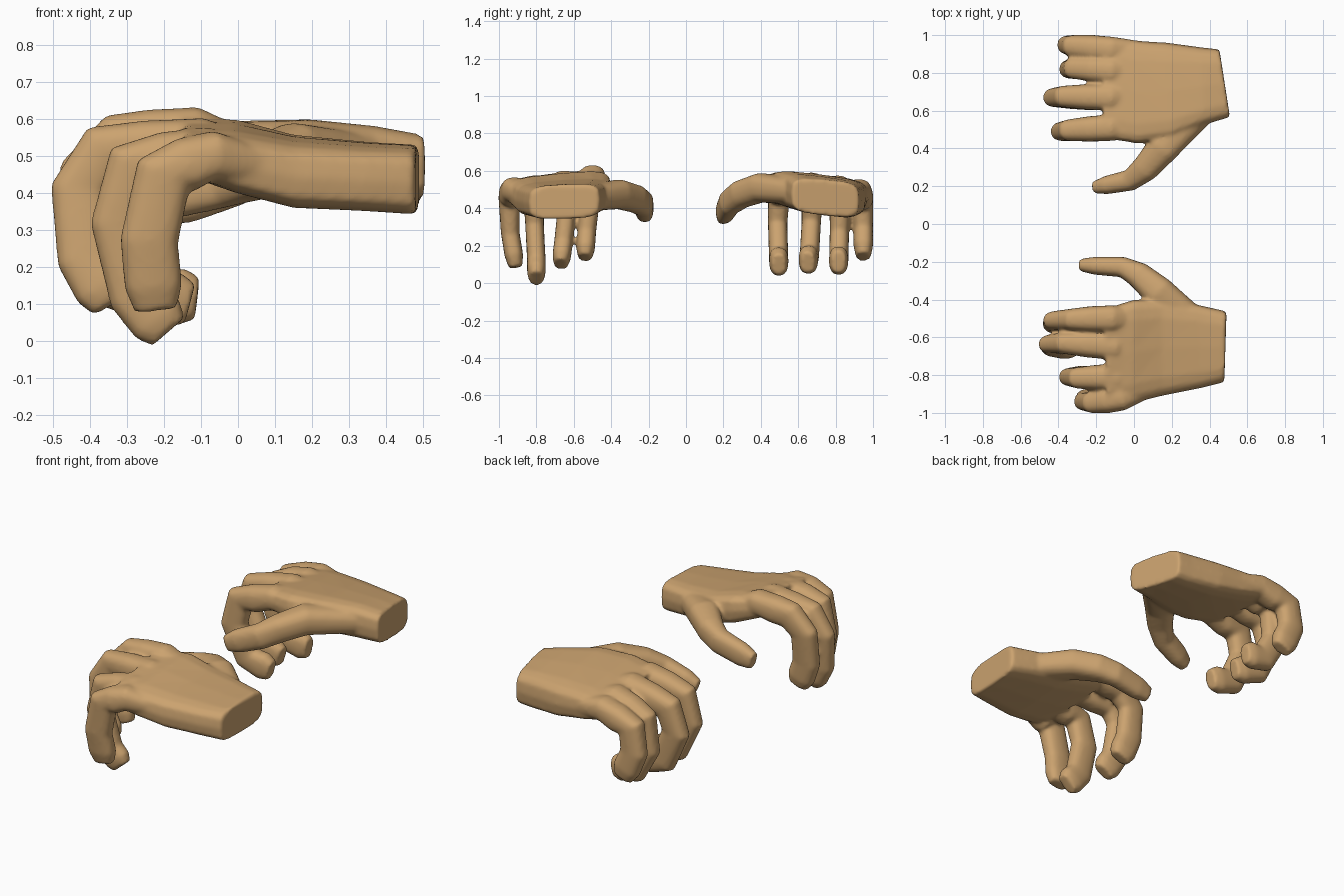
import bpy, bmesh, math
from mathutils import Vector

if "Cube" in bpy.data.objects:
    bpy.data.objects.remove(bpy.data.objects["Cube"])

skin = bpy.data.materials.new("tan skin")
skin.diffuse_color = (0.60, 0.365, 0.16, 1)
skin.use_nodes = True
skin.node_tree.nodes["Principled BSDF"].inputs["Base Color"].default_value = skin.diffuse_color
N = 16


def loft(bm, rings):
    """Closed tube through rings of equal point count."""
    vs = [[bm.verts.new(p) for p in r] for r in rings]
    faces = [bm.faces.new(vs[0][::-1]), bm.faces.new(vs[-1])]
    for a, b in zip(vs, vs[1:]):
        for i in range(N):
            j = (i + 1) % N
            faces.append(bm.faces.new((a[i], a[j], b[j], b[i])))
    bmesh.ops.recalc_face_normals(bm, faces=faces)


def oval(c, u, v, power=0.8):
    """Ring around c with half axes u and v; power < 1 gives a boxier oval."""
    pts = []
    for i in range(N):
        a = 2 * math.pi * i / N
        s, k = math.sin(a), math.cos(a)
        pts.append(c + u * math.copysign(abs(k) ** power, k) + v * math.copysign(abs(s) ** power, s))
    return pts


def palm(bm, sections):
    """Each section: pinky edge and index edge as (x, y, z, half thickness)."""
    rings = []
    for p, q in sections:
        a, b = Vector(p[:3]), Vector(q[:3])
        c, u = (a + b) / 2, (b - a) / 2
        ring = oval(c, u, Vector((0, 0, 1)), 0.5)
        for pt in ring:     # thickness blends from pinky edge to index edge
            t = (pt - a).dot(b - a) / (b - a).length_squared
            mid = a.lerp(b, t)
            pt.z = mid.z + (pt.z - mid.z) * (p[3] + (q[3] - p[3]) * t)
        rings.append(ring)
    loft(bm, rings)


def digit(bm, path, thumb=False):
    """Tapered finger; points are (x, y, z, half width, half depth), tip bevelled."""
    P = [Vector(p[:3]) for p in path]
    R = [Vector(p[3:]) for p in path]
    P.insert(-1, P[-2].lerp(P[-1], 0.65))
    R.insert(-1, R[-2].lerp(R[-1], 0.65))
    R[-1] *= 0.74
    rings = []
    for i, c in enumerate(P):
        t = (P[min(i + 1, len(P) - 1)] - P[max(i - 1, 0)]).normalized()
        ref = Vector((0, 0, 1)).cross(t) if thumb else Vector((0, 1, 0))
        side = (ref - t * ref.dot(t)).normalized()
        rings.append(oval(c, side * R[i][0], side.cross(t) * R[i][1]))
    loft(bm, rings)


def hand(name, sections, fingers, thumb, slim):
    bm = bmesh.new()
    palm(bm, sections)
    for path in fingers:
        # wide and shallow inside the palm, narrowing past the knuckle
        path = [Vector(p) for p in path]
        path.insert(2, path[1].lerp(path[2], 0.55))
        w = [.055, .07, .068, .058] + [slim] * 4
        h = [.04, .068, .075, .079] + [.079] * 4
        digit(bm, [(*p, w[i], h[i]) for i, p in enumerate(path)])
    digit(bm, thumb, True)
    me = bpy.data.meshes.new(name)
    bm.to_mesh(me)
    bm.free()
    ob = bpy.data.objects.new(name, me)
    bpy.context.collection.objects.link(ob)
    # fuse the parts into one skin and soften the joins
    m = ob.modifiers.new("fuse", 'REMESH')
    m.mode, m.voxel_size = 'VOXEL', 0.010
    m = ob.modifiers.new("soften", 'SMOOTH')
    m.factor, m.iterations = 0.5, 9
    bpy.ops.object.select_all(action='DESELECT')
    ob.select_set(True)
    bpy.context.view_layer.objects.active = ob
    bpy.ops.object.convert(target='MESH')
    ob.data.materials.clear()
    ob.data.materials.append(skin)
    bpy.ops.object.shade_smooth_by_angle(angle=math.radians(70))


# near hand: palm from wrist to knuckles, then pinky, ring, middle, index
hand("near_hand", [
    ((.478, -.838, .427, .09), (.49, -.462, .442, .093)),
    ((.35, -.87, .433, .088), (.35, -.43, .455, .088)),
    ((.15, -.91, .443, .09), (.15, -.40, .475, .088)),
    ((-.01, -.95, .475, .08), (0, -.40, .515, .09)),
    ((-.14, -.97, .495, .05), (-.16, -.45, .55, .055))],
    [[(.12, -.84, .46), (-.07, -.92, .50), (-.20, -.945, .455), (-.24, -.94, .27), (-.222, -.91, .085)],
     [(.12, -.79, .46), (-.09, -.81, .51), (-.28, -.815, .475), (-.32, -.81, .32), (-.27, -.80, .12), (-.188, -.80, .025)],
     [(.12, -.66, .47), (-.10, -.65, .535), (-.365, -.63, .51), (-.428, -.635, .41), (-.41, -.655, .22), (-.34, -.67, .10)],
     [(.12, -.51, .48), (-.12, -.50, .565), (-.32, -.505, .54), (-.405, -.51, .455), (-.405, -.53, .28), (-.35, -.54, .135)]],
    [(.30, -.52, .455, .09, .07), (.13, -.36, .475, .085, .08), (.025, -.27, .45, .07, .075),
     (-.06, -.228, .425, .055, .07), (-.285, -.217, .372, .044, .065)], .05)

# far hand: same parts, more tightly curled fingertips
hand("far_hand", [
    ((.452, .925, .44, .09), (.508, .565, .475, .085)),
    ((.36, .935, .44, .088), (.37, .525, .495, .085)),
    ((.18, .96, .447, .088), (.20, .45, .515, .085)),
    ((0, .972, .465, .078), (.02, .425, .52, .08)),
    ((-.16, .98, .48, .05), (-.16, .455, .525, .055))],
    [[(.12, .90, .46), (-.12, .922, .49), (-.31, .943, .435), (-.33, .948, .30), (-.26, .948, .14)],
     [(.12, .80, .47), (-.12, .81, .51), (-.30, .825, .45), (-.32, .82, .27), (-.24, .817, .13), (-.11, .815, .115)],
     [(.12, .67, .48), (-.12, .67, .525), (-.36, .675, .465), (-.405, .67, .33), (-.32, .66, .15), (-.17, .65, .11)],
     [(.12, .52, .49), (-.12, .51, .525), (-.33, .497, .465), (-.365, .49, .32), (-.28, .495, .14), (-.13, .497, .10)]],
    [(.33, .59, .49, .09, .07), (.15, .40, .51, .085, .08), (.06, .295, .475, .072, .075),
     (-.02, .232, .43, .057, .07), (-.21, .193, .355, .044, .062)], .052)
